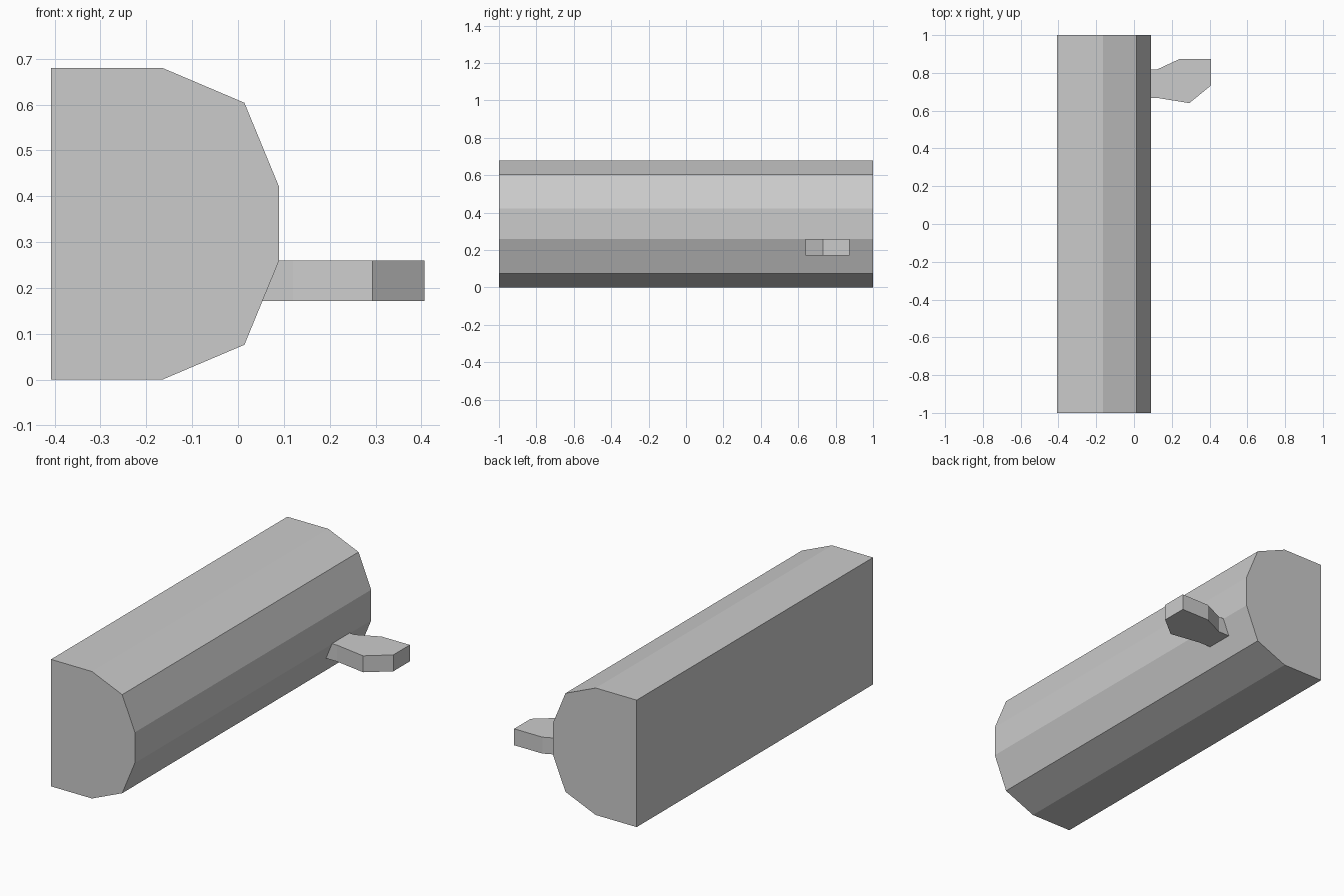
import bpy, bmesh
from mathutils import Vector

cube = bpy.data.objects.get("Cube")
if cube:
    bpy.data.objects.remove(cube, do_unlink=True)

# Single plain grey
grey = bpy.data.materials.new("plain_grey")
grey.use_nodes = True
colour = (0.6, 0.6, 0.6, 1)
grey.diffuse_color = colour
grey.node_tree.nodes["Principled BSDF"].inputs["Base Color"].default_value = colour


def extrude_profile(name, points, offset):
    """Extrude a closed outline into a solid flat-shaded prism."""
    bm = bmesh.new()
    face = bm.faces.new([bm.verts.new(p) for p in points])
    cap = bmesh.ops.extrude_face_region(bm, geom=[face], use_keep_orig=True)["geom"]
    moved = [v for v in cap if isinstance(v, bmesh.types.BMVert)]
    bmesh.ops.translate(bm, verts=moved, vec=Vector(offset))
    bmesh.ops.recalc_face_normals(bm, faces=bm.faces)
    mesh = bpy.data.meshes.new(name)
    bm.to_mesh(mesh)
    bm.free()
    mesh.materials.append(grey)
    obj = bpy.data.objects.new(name, mesh)
    bpy.context.collection.objects.link(obj)
    return obj


# Long body: flat back, faceted round front, mirrored about mid height
height = 0.68
lower = [(-0.408, 0), (-0.165, 0), (0.014, 0.076), (0.089, 0.258)]
section = lower + [(x, height - z) for x, z in reversed(lower)]
extrude_profile("body", [(x, -1, z) for x, z in section], (0, 2, 0))

# Flared lever, rooted inside the body
lever = [(0.03, 0.817), (0.12, 0.817), (0.24, 0.873), (0.407, 0.873),
         (0.407, 0.733), (0.293, 0.64), (0.12, 0.668), (0.03, 0.668)]
extrude_profile("lever", [(x, y, 0.172) for x, y in lever], (0, 0, 0.088))
